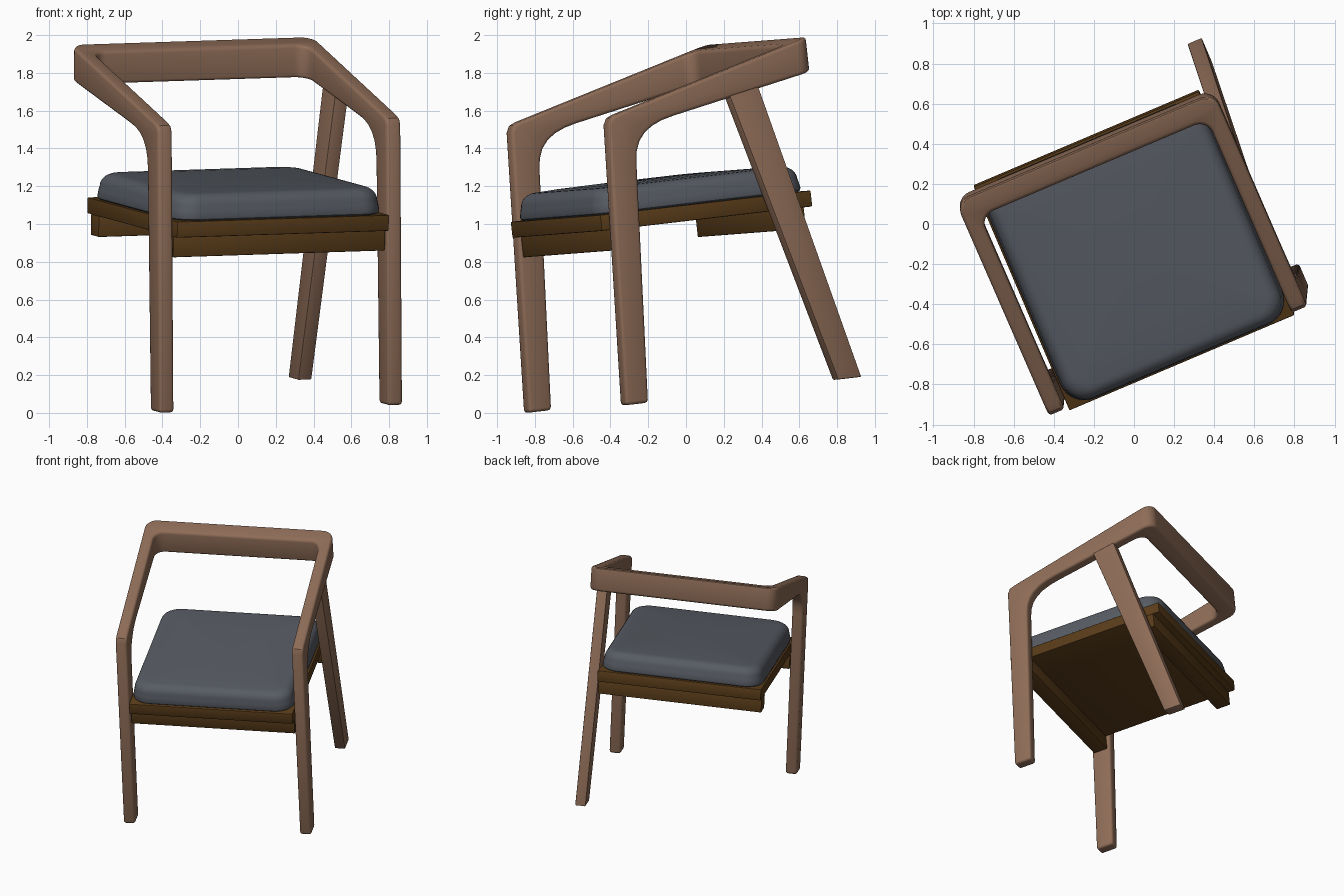
import bpy, bmesh, math
from mathutils import Matrix, Vector

if "Cube" in bpy.data.objects:
    bpy.data.objects.remove(bpy.data.objects["Cube"])

# Chair frame: turned about 23 degrees and slightly tipped forward
X = Vector((0.920, 0.390, 0.030)).normalized()
Y = Vector((-0.390, 0.918, 0.107))
Y = (Y - X * X.dot(Y)).normalized()
Z = X.cross(Y)
M = Matrix((X, Y, Z)).transposed().to_4x4()
M.translation = (0, -0.125, 1.01)


def material(name, rgb):
    m = bpy.data.materials.new(name)
    m.diffuse_color = (*rgb, 1)
    m.use_nodes = True
    m.node_tree.nodes["Principled BSDF"].inputs["Base Color"].default_value = m.diffuse_color
    return m


wood = material("wood", (0.27, 0.15, 0.095))
dark_wood = material("dark_wood", (0.10, 0.045, 0.01))
fabric = material("fabric", (0.095, 0.105, 0.125))


def loft(name, rings, mat=None):
    """Closed solid through a stack of equal-length point rings."""
    bm = bmesh.new()
    loops = [[bm.verts.new(p) for p in r] for r in rings]
    n = len(loops[0])
    for a, b in zip(loops, loops[1:]):
        for i in range(n):
            bm.faces.new((a[i], a[(i + 1) % n], b[(i + 1) % n], b[i]))
    bm.faces.new(loops[0][::-1])
    bm.faces.new(loops[-1])
    bmesh.ops.recalc_face_normals(bm, faces=bm.faces)
    me = bpy.data.meshes.new(name)
    bm.to_mesh(me)
    bm.free()
    ob = bpy.data.objects.new(name, me)
    bpy.context.collection.objects.link(ob)
    ob.matrix_world = M
    if mat:
        me.materials.append(mat)
    return ob


def side_solid(name, yz, x0, x1, mat=None):
    return loft(name, [[(x, y, z) for y, z in yz] for x in (x0, x1)], mat)


def arc(cx, cy, r, a0, a1, n=8):
    return [(cx + r * math.cos(math.radians(a0 + (a1 - a0) * i / n)),
             cy + r * math.sin(math.radians(a0 + (a1 - a0) * i / n))) for i in range(n + 1)]


def finish(ob, width, segments=3):
    """Bevel, bake the modifiers and shade smooth."""
    if width:
        b = ob.modifiers.new("bevel", 'BEVEL')
        b.width, b.segments = width, segments
        b.limit_method, b.angle_limit = 'ANGLE', math.radians(40)
    dg = bpy.context.evaluated_depsgraph_get()
    me = bpy.data.meshes.new_from_object(ob.evaluated_get(dg))
    ob.modifiers.clear()
    ob.data = me
    bpy.ops.object.select_all(action='DESELECT')
    ob.select_set(True)
    bpy.context.view_layer.objects.active = ob
    bpy.ops.object.shade_smooth_by_angle(angle=math.radians(35))


def box(name, x, y0, y1, z0, z1, mat):
    ob = side_solid(name, [(y0, z0), (y1, z0), (y1, z1), (y0, z1)], -x, x, mat)
    finish(ob, 0.006, 2)


# Front legs, arms and backrest: side profile intersected with a U-shaped plan
side = [(-0.62, -0.93), (-0.488, -0.93), (-0.402, 0.34), (-0.393, 0.40), (-0.372, 0.45),
        (-0.338, 0.49), (-0.29, 0.523), (-0.23, 0.547), (-0.163, 0.563),
        (0.67, 0.715), (0.67, 0.90), (-0.49, 0.605), (-0.525, 0.59), (-0.543, 0.555)]
frame = side_solid("arm_frame", side, -0.8, 0.8, wood)
half = ([(0.70, -0.8)] + arc(0.62, 0.585, 0.08, 0, 90))
inner = ([(0.615, -0.8)] + arc(0.545, 0.475, 0.07, 0, 90))
plan = half + [(-x, y) for x, y in half[::-1]]
plan += [(-x, y) for x, y in inner] + inner[::-1]
cutter = loft("plan_cutter", [[(x, y, z) for x, y in plan] for z in (-1.2, 1.2)])
cutter.hide_render = True
bo = frame.modifiers.new("plan", 'BOOLEAN')
bo.operation, bo.object, bo.solver = 'INTERSECT', cutter, 'EXACT'
finish(frame, 0.018)
bpy.data.objects.remove(cutter)

# Single slanted rear leg on the right side
rear = side_solid("rear_leg", [(0.61, -0.925), (0.745, -0.925), (0.33, 0.70), (0.15, 0.70)],
                  0.62, 0.697, wood)
finish(rear, 0.006, 2)

# Seat board and the two rails under it
box("seat_board", 0.61, -0.61, 0.61, 0.0, 0.085, dark_wood)
box("front_rail", 0.61, -0.56, -0.45, -0.11, 0.002, dark_wood)
box("back_rail", 0.61, 0.45, 0.56, -0.11, 0.002, dark_wood)

# Cushion: rounded-square rings following a soft edge profile
edge = [(0.015, 0.083), (0.003, 0.092), (0.0, 0.105), (0.006, 0.14)]
edge += [(0.08 - 0.07 * math.cos(t), 0.155 + 0.07 * math.sin(t))
         for t in [math.radians(15 * i) for i in range(7)]]
edge += [(0.18, 0.231), (0.35, 0.236), (0.5, 0.238)]
rings = []
for inset, z in edge:
    s = 0.6 - inset
    r = min(max(0.13 - inset * 0.5, 0.03), s * 0.5)
    c = s - r
    ring = []
    for k, (sx, sy) in enumerate([(1, 1), (-1, 1), (-1, -1), (1, -1)]):
        ring += arc(sx * c, sy * c, r, 90 * k, 90 * k + 90)
    rings.append([(x, y, z) for x, y in ring])
finish(loft("seat_cushion", rings, fabric), 0)
